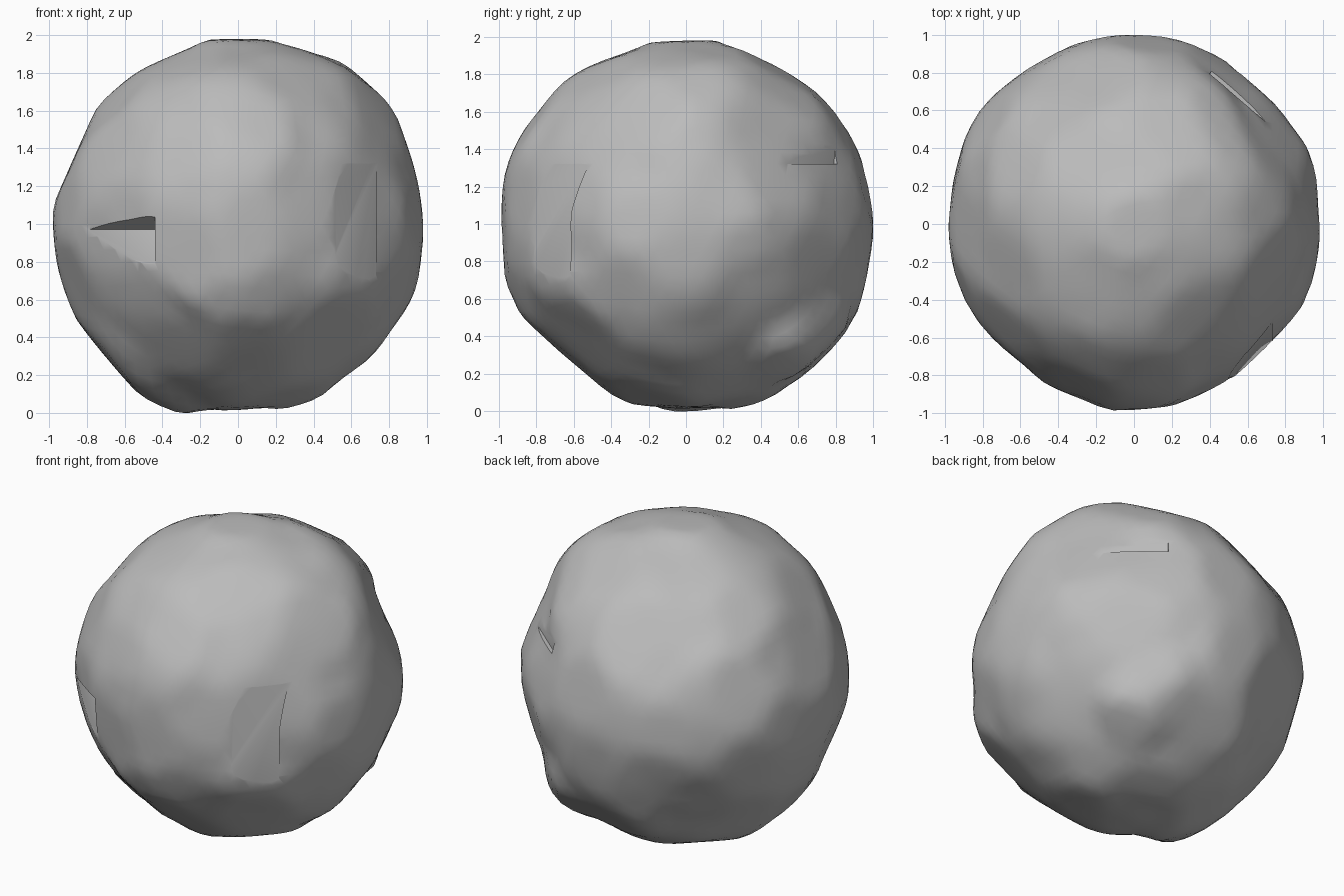
import bpy
import bmesh
import math
import random
from mathutils import Vector, noise

cube = bpy.data.objects.get("Cube")
if cube:
    bpy.data.objects.remove(cube, do_unlink=True)

random.seed(4)

# Stone colour
stone = bpy.data.materials.new("stone grey")
stone.use_nodes = True
grey = (0.5, 0.5, 0.5, 1)
stone.diffuse_color = grey
stone.node_tree.nodes["Principled BSDF"].inputs["Base Color"].default_value = grey

# Outline radii, in equal steps of angle, for three upright and three tilted planes
front_outline = [.98, .98, 1.03, .98, 1, .96, .97, .95, .98, .98, 1.01, 1.05, .97, 1.03, 1, 1]
side_outline = [1, 1, 1, .96, 1, .97, 1, 1.01, 1, 1.01, .98, 1.01, .99, 1.04, 1.04, 1.03]
top_outline = [.98, 1.02, .97, 1, 1, 1, 1, 1, .98, .99, .94, .97, .99, .97, .94, 1]
tilt_outline_a = [.98, .94, 1.01, .98, .95, .98, .95, .97, .97, .95, .94, .96, .98, .97, .96, .96]
tilt_outline_b = [.97, .97, .98, 1.01, .99, 1.01, 1.01, .96, .97, .97, 1.08, 1, 1.02, 1.03, .98, .96]
tilt_outline_c = [1.01, .99, .95, .97, 1.02, 1.04, 1.02, .95, .97, 1.01, .96, .95, .96, 1.06, 1, 1]

controls = []


def add_ring(radii, across, up):
    for i, radius in enumerate(radii):
        angle = math.tau * i / len(radii)
        controls.append((across * math.cos(angle) + up * math.sin(angle), radius))


def add_tilted_ring(radii, x, y, elevation):
    """Add a ring lying square to a direction above or below (x, y)."""
    tilt = math.radians(elevation)
    facing = Vector((x * math.cos(tilt), y * math.cos(tilt), math.sin(tilt))).normalized()
    across = Z.cross(facing).normalized()
    add_ring(radii, across, facing.cross(across))


X, Y, Z = Vector((1, 0, 0)), Vector((0, 1, 0)), Vector((0, 0, 1))
add_ring(front_outline, X, Z)
add_ring(side_outline, Y, Z)
add_ring(top_outline, X, Y)
add_tilted_ring(tilt_outline_a, .58, -.82, 25)
add_tilted_ring(tilt_outline_b, -.58, .82, 25)
add_tilted_ring(tilt_outline_c, .58, .82, -30)


def rock_radius(direction):
    """Blend the outline radii around one direction."""
    weight_sum = .03
    total = weight_sum * .97
    for control, radius in controls:
        weight = math.exp(70 * (direction.dot(control) - 1))
        total += weight * radius
        weight_sum += weight
    return total / weight_sum


def random_direction():
    return Vector([random.gauss(0, 1) for axis in range(3)]).normalized()


# Worn flat patches, kept apart from each other
patches = []
for attempt in range(900):
    normal = random_direction()
    if all(normal.dot(other) < .925 for other, height in patches):
        patches.append((normal, rock_radius(normal) * random.uniform(.975, .99)))

# Rounded rock
bm = bmesh.new()
bmesh.ops.create_icosphere(bm, subdivisions=5, radius=1)
for vert in bm.verts:
    direction = vert.co.normalized()
    point = direction * rock_radius(direction)
    point *= 1 + .01 * noise.noise(direction * 4)
    for normal, height in patches:
        extra = point.dot(normal) - height
        if extra > 0:
            point -= normal * extra * .75
    vert.co = point

# Rest the rock on the ground
lowest = min(vert.co.z for vert in bm.verts)
bmesh.ops.translate(bm, verts=bm.verts, vec=(0, 0, -lowest))

mesh = bpy.data.meshes.new("rock")
bm.to_mesh(mesh)
bm.free()
mesh.materials.append(stone)
rock = bpy.data.objects.new("rock", mesh)
bpy.context.collection.objects.link(rock)


def chip(name, corners):
    """Cut a sharp-edged chip, the hull of the corners, out of the rock."""
    hull = bmesh.new()
    for corner in corners:
        hull.verts.new(corner)
    bmesh.ops.convex_hull(hull, input=hull.verts)
    bmesh.ops.recalc_face_normals(hull, faces=hull.faces)
    data = bpy.data.meshes.new(name)
    hull.to_mesh(data)
    hull.free()
    data.materials.append(stone)
    cutter = bpy.data.objects.new(name, data)
    cutter.hide_render = True
    bpy.context.collection.objects.link(cutter)
    cut = rock.modifiers.new(name, "BOOLEAN")
    cut.operation = "DIFFERENCE"
    cut.solver = "EXACT"
    cut.object = cutter
    bpy.context.view_layer.objects.active = rock
    bpy.ops.object.modifier_apply(modifier=name)
    bpy.data.objects.remove(cutter, do_unlink=True)


bpy.ops.object.select_all(action="DESELECT")
rock.select_set(True)

# Wedge chip in the front
chip("front_chip", [(-.82, -.53, .97), (-.44, -.76, .97), (-.44, -1, 1.14),
                    (-.95, -.7, 1.1), (-.44, -.92, .55), (-.95, -.65, .7)])
# Slanted recess beside it, deepest along its outer wall
chip("side_recess", [(.5, -.79, 1.32), (.73, -.52, 1.32), (.48, -.86, .75), (.73, -.62, .7),
                     (.5, -1.1, 1.32), (.73, -1, 1.32), (.48, -1.1, .75), (.73, -1, .7)])
# Ledge at the back
chip("back_ledge", [(.4, .79, 1.32), (.73, .51, 1.32), (.55, 1.1, 1.32), (1, .7, 1.32),
                    (.4, .8, 1.5), (.7, .55, 1.5), (.55, 1.1, 1.6), (1, .7, 1.6)])
# Split near the base
chip("base_split", [(-.24, -.68, .36), (-.24, -.38, .06), (-.24, -.9, .1), (.03, -.62, .15)])

bpy.ops.object.shade_smooth_by_angle(angle=math.radians(32))
